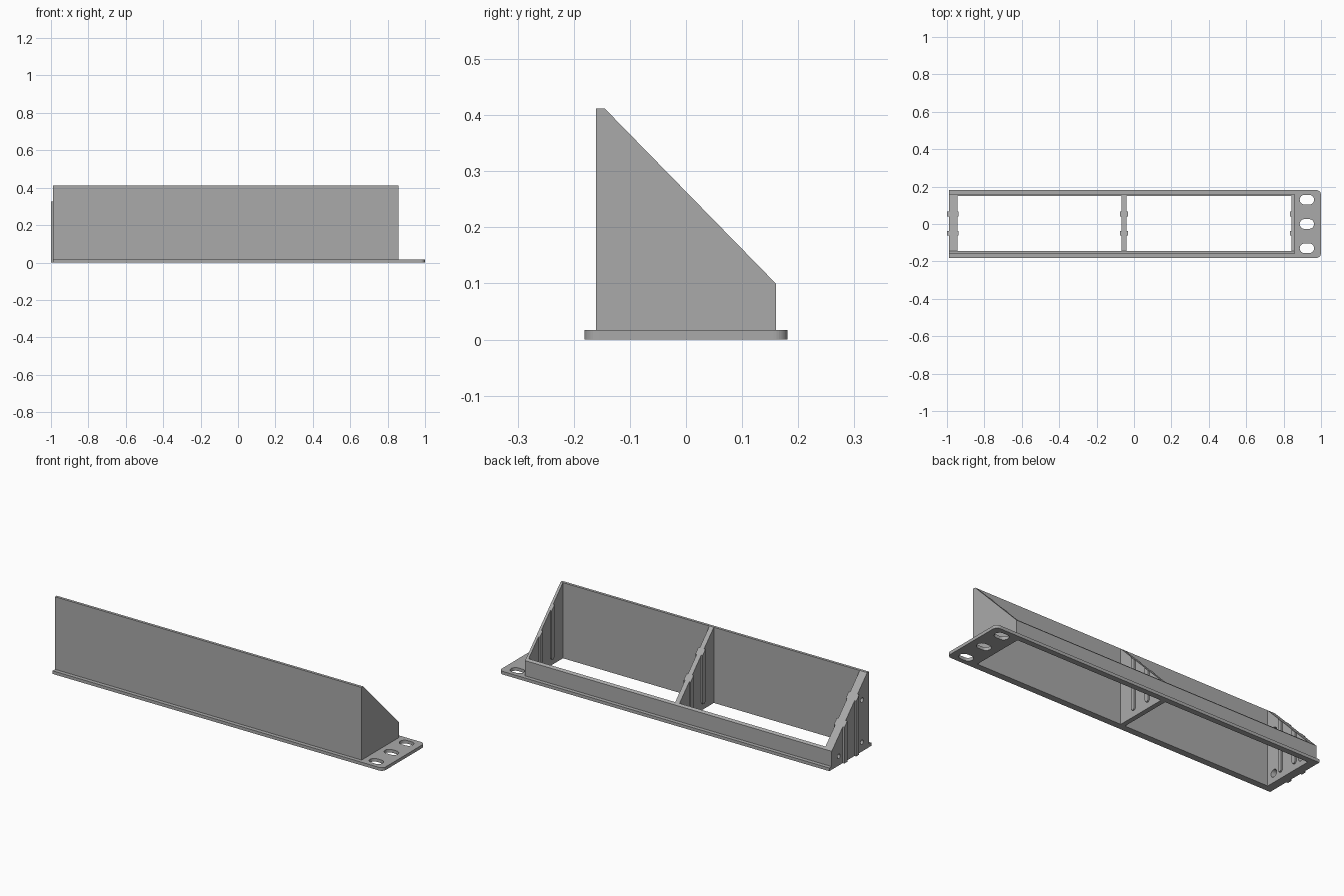
import bpy, bmesh, math
from mathutils import Vector

if "Cube" in bpy.data.objects:
    bpy.data.objects.remove(bpy.data.objects["Cube"])

grey = bpy.data.materials.new("plain_grey")
grey.use_nodes = True
grey.diffuse_color = (0.4, 0.4, 0.4, 1)
grey.node_tree.nodes["Principled BSDF"].inputs["Base Color"].default_value = (0.4, 0.4, 0.4, 1)

PLATE_TOP = 0.017
LEFT, RIGHT = -0.99, 0.857           # housing ends
FRONT, BACK = -0.16, 0.16
BAYS = [(-0.945, -0.066), (-0.04, 0.843)]
IN_FRONT, IN_BACK = -0.145, 0.15


def prism(name, outline, start, end, axis):
    """Extrude an outline along x (outline in y, z) or z (outline in x, y)."""
    place = (lambda a, b, t: (t, a, b)) if axis == "x" else (lambda a, b, t: (a, b, t))
    bm = bmesh.new()
    face = bm.faces.new([bm.verts.new(place(a, b, start)) for a, b in outline])
    out = bmesh.ops.extrude_face_region(bm, geom=[face])
    moved = [v for v in out["geom"] if isinstance(v, bmesh.types.BMVert)]
    bmesh.ops.translate(bm, verts=moved, vec=Vector(place(0, 0, end - start)))
    bmesh.ops.recalc_face_normals(bm, faces=bm.faces)
    mesh = bpy.data.meshes.new(name)
    bm.to_mesh(mesh)
    bm.free()
    mesh.materials.append(grey)
    obj = bpy.data.objects.new(name, mesh)
    bpy.context.collection.objects.link(obj)
    return obj


def arc(cx, cy, radius, a0, a1, steps=8):
    angles = [math.radians(a0 + (a1 - a0) * i / steps) for i in range(steps + 1)]
    return [(cx + radius * math.cos(a), cy + radius * math.sin(a)) for a in angles]


def rect(x0, x1, y0, y1):
    return [(x0, y0), (x1, y0), (x1, y1), (x0, y1)]


def cut(obj, cutter):
    cutter.hide_render = True
    mod = obj.modifiers.new("cut", "BOOLEAN")
    mod.operation = "DIFFERENCE"
    mod.solver = "EXACT"
    mod.object = cutter
    bpy.context.view_layer.objects.active = obj
    bpy.ops.object.modifier_apply(modifier=mod.name)
    bpy.data.objects.remove(cutter)


def slope(y):
    """Height of the slanted rim at depth y."""
    return 0.412 - (y + 0.145) * (0.312 / 0.305)


# Base plate with rounded tab corners, two open bays and three slots
r = 0.025
base = prism("base_plate", [(LEFT, -0.181)] + arc(1 - r, r - 0.181, r, -90, 0)
             + arc(1 - r, 0.181 - r, r, 0, 90) + [(LEFT, 0.181)], 0, PLATE_TOP, "z")
for x0, x1 in BAYS:
    cut(base, prism("bay_cutter", rect(x0, x1, IN_FRONT, IN_BACK), -0.1, 0.1, "z"))
for y in (-0.13, 0, 0.13):
    slot = arc(0.937, y, 0.026, -90, 90, 12) + arc(0.912, y, 0.026, 90, 270, 12)
    cut(base, prism("slot_cutter", slot, -0.1, 0.1, "z"))

# Slanted housing with two open bays
housing = prism("housing", [(FRONT, PLATE_TOP), (BACK, PLATE_TOP), (BACK, 0.1),
                            (-0.145, 0.412), (FRONT, 0.412)], LEFT, RIGHT, "x")
for x0, x1 in BAYS:
    cut(housing, prism("bay_cutter", rect(x0, x1, IN_FRONT, IN_BACK), -0.1, 0.6, "z"))

# Countersunk screw holes through the left end wall
for y, z in ((0.1, 0.05), (-0.1, 0.05), (-0.1, 0.28)):
    bpy.ops.mesh.primitive_cone_add(vertices=24, radius1=0.011, radius2=0.022, depth=0.06,
                                    location=(-0.968, y, z), rotation=(0, math.pi / 2, 0))
    cut(housing, bpy.context.object)

# Vertical guide ribs on the cross walls
half = 0.0125
faces = {"left_wall_outer": (-1.0, LEFT), "left_wall_inner": (-0.945, -0.937),
         "divider_left": (-0.074, -0.066), "divider_right": (-0.04, -0.032),
         "right_wall_inner": (0.835, 0.843)}
for name, (x0, x1) in faces.items():
    for side, y in (("front", -0.049), ("back", 0.053)):
        top = [(y + half, slope(y + half)), (y - half, slope(y - half))]
        if name == "left_wall_outer":
            foot = [(y - half, 0), (y + half, 0)]
        else:
            foot = arc(y, 0.045, half, 180, 360)
        prism(f"{name}_{side}_rib", foot + top, x0, x1, "x")
